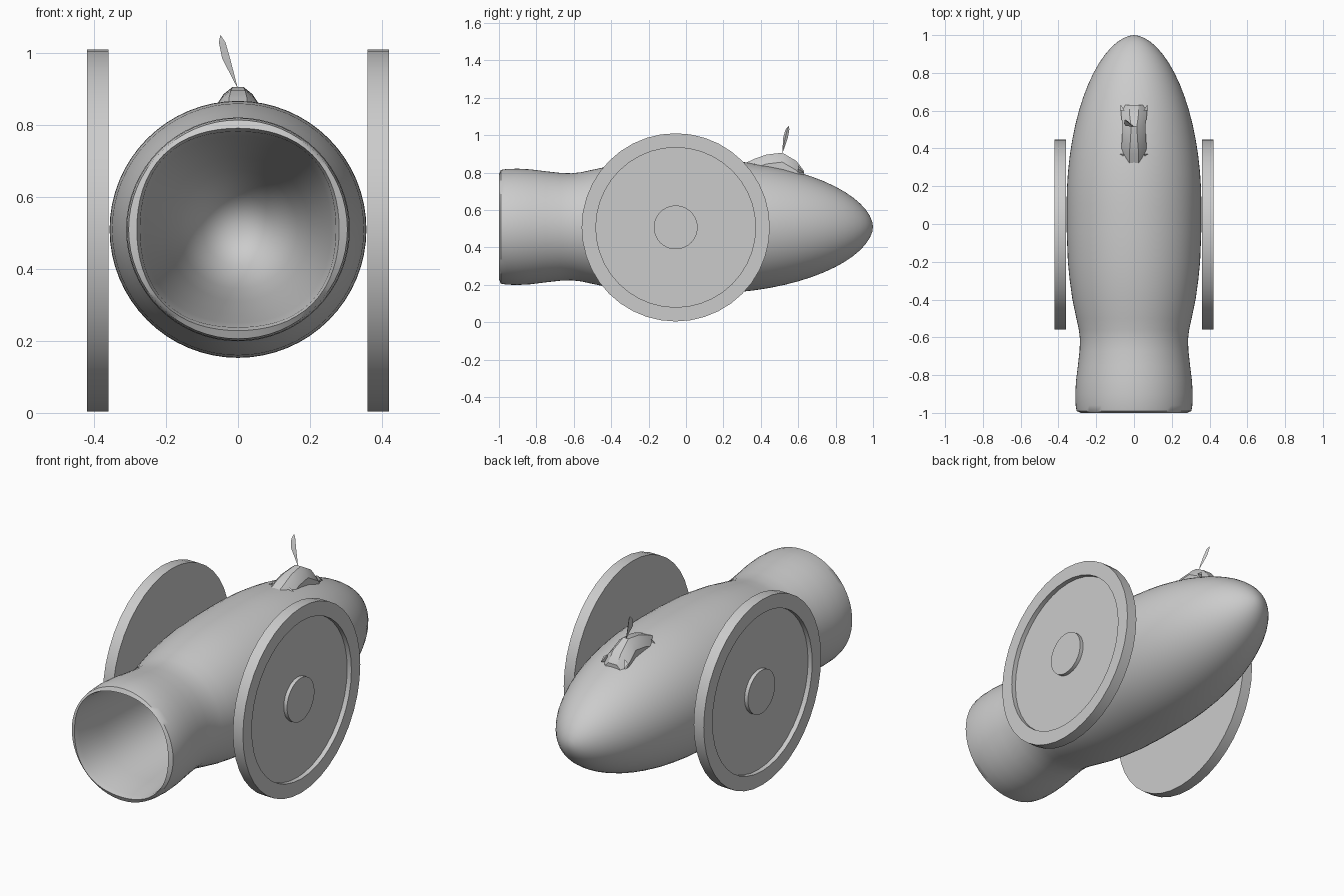
import bpy, bmesh, math

old = bpy.data.objects.get("Cube")
if old:
    bpy.data.objects.remove(old, do_unlink=True)

grey = bpy.data.materials.new("plain_grey")
grey.use_nodes = True
colour = (0.6, 0.6, 0.6, 1)
grey.diffuse_color = colour
grey.node_tree.nodes["Principled BSDF"].inputs["Base Color"].default_value = colour

AXIS_Z = 0.51


def loft(name, rings, smooth=None):
    """Skin a list of closed rings; a ring of one point becomes a tip."""
    bm = bmesh.new()
    loops = [[bm.verts.new(p) for p in ring] for ring in rings]
    for a, b in zip(loops, loops[1:]):
        n = max(len(a), len(b))
        for i in range(n):
            j = (i + 1) % n
            quad = [a[i % len(a)], a[j % len(a)], b[j % len(b)], b[i % len(b)]]
            bm.faces.new(list(dict.fromkeys(quad)))
    for end in (loops[0], loops[-1]):
        if len(end) > 2:
            bm.faces.new(end)
    bmesh.ops.recalc_face_normals(bm, faces=bm.faces)
    mesh = bpy.data.meshes.new(name)
    bm.to_mesh(mesh)
    bm.free()
    mesh.materials.append(grey)
    obj = bpy.data.objects.new(name, mesh)
    bpy.context.collection.objects.link(obj)
    if smooth is not None:
        bpy.ops.object.select_all(action="DESELECT")
        obj.select_set(True)
        bpy.context.view_layer.objects.active = obj
        bpy.ops.object.shade_smooth_by_angle(angle=math.radians(smooth))
    return obj


def barrel_ring(y, r, square=0.0, n=64):
    """Ring around the bore axis, optionally pushed towards a rounded square."""
    if r == 0:
        return [(0, y, AXIS_Z)]
    pts = []
    for i in range(n):
        a = math.tau * i / n
        k = r * (1 - square * math.cos(4 * a))
        pts.append((k * math.cos(a), y, AXIS_Z + k * math.sin(a)))
    return pts


# Barrel: rounded tail, body, neck, muzzle, then back inside for the bore
rings = [barrel_ring(1, 0)]
for i in range(1, 17):
    t = math.cos(math.pi / 2 * i / 16)
    rings.append(barrel_ring(0.1 + 0.9 * t, 0.357 * (1 - t * t) ** 0.55))
outer = [(-0.05, 0.356), (-0.2, 0.35), (-0.3, 0.34), (-0.4, 0.326), (-0.5, 0.305),
         (-0.56, 0.292), (-0.61, 0.286), (-0.67, 0.288), (-0.75, 0.297),
         (-0.83, 0.307), (-0.9, 0.311), (-0.96, 0.309), (-0.99, 0.304)]
rings += [barrel_ring(y, r) for y, r in outer]
bore = [(-1, 0.287, 0.02), (-0.97, 0.279, 0.025), (-0.8, 0.265, 0.02),
        (-0.5, 0.24, 0.01), (-0.1, 0.2, 0), (0.15, 0.165, 0), (0.35, 0.1, 0), (0.42, 0, 0)]
rings += [barrel_ring(*b) for b in bore]
loft("barrel", rings, 40)


# Wheels: solid discs with a raised rim and a hub in the recess
def wheel(name, side):
    profile = [(0.36, 0.503), (0.42, 0.503), (0.42, 0.427), (0.395, 0.427),
               (0.395, 0.117), (0.415, 0.117)]
    loft(name, [[(side * x, -0.055 + r * math.cos(math.tau * i / 40),
                  0.507 + r * math.sin(math.tau * i / 40)) for i in range(40)]
                for x, r in profile], 20)


wheel("left_wheel", 1)
wheel("right_wheel", -1)


# Fuse mount: a small saddle, flared at both ends (y, foot, waist, crest, top)
def saddle_ring(y, foot, waist, crest, top):
    half = [(foot, top - 0.12), (foot, top - 0.05), (waist, top - 0.02), (crest, top)]
    return [(x, y, z) for x, z in half] + [(-x, y, z) for x, z in reversed(half)]


loft("fuse_mount", [saddle_ring(*s) for s in (
    (0.32, 0.06, 0.045, 0.025, 0.852), (0.37, 0.07, 0.045, 0.025, 0.875),
    (0.43, 0.065, 0.045, 0.02, 0.896), (0.515, 0.06, 0.04, 0.015, 0.906),
    (0.59, 0.07, 0.045, 0.025, 0.862), (0.63, 0.06, 0.045, 0.025, 0.81))], 25)


# Small claws at the corners of the mount
for label, sx in (("left", 1), ("right", -1)):
    for end, y, z, d in (("front", 0.37, 0.845, -0.035), ("back", 0.6, 0.825, 0.03)):
        base = [(sx * 0.05, y, z + 0.012), (sx * 0.075, y, z - 0.005), (sx * 0.055, y, z - 0.03)]
        loft(f"{label}_{end}_claw", [base, [(sx * 0.07, y + d, z - 0.025)]])


# Fuse: a thin leaning sliver, widest near its upper half
def sliver(x, y, z, w):
    return [(x - w, y - w, z), (x + w, y, z), (x, y + 1.3 * w, z)]


loft("fuse", [[(0, 0.515, 0.9)], sliver(-0.033, 0.53, 0.985, 0.011),
              sliver(-0.044, 0.541, 1.03, 0.009), [(-0.049, 0.55, 1.051)]])
